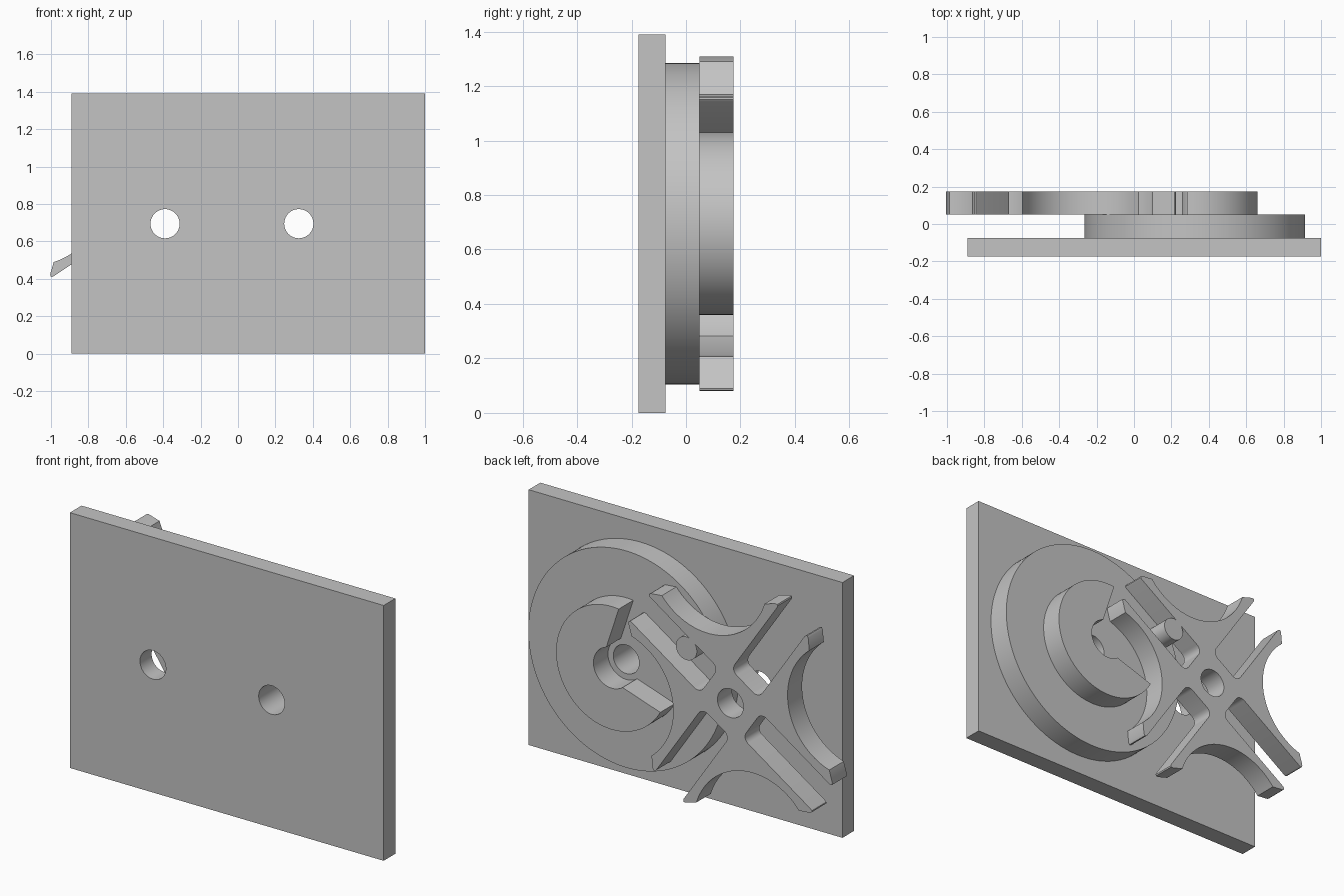
import bpy
import bmesh
from math import cos, sin, pi, radians, hypot, atan2
from mathutils import Matrix

if "Cube" in bpy.data.objects:
    bpy.data.objects.remove(bpy.data.objects["Cube"], do_unlink=True)

grey = bpy.data.materials.new("plain_grey")
grey.use_nodes = True
colour = (0.55, 0.55, 0.55, 1)
grey.diffuse_color = colour
grey.node_tree.nodes["Principled BSDF"].inputs["Base Color"].default_value = colour

AXIS_Z = 0.695
WHEEL_X, CRANK_X = -0.39, 0.325
CENTRE_GAP = CRANK_X - WHEEL_X
HOLE = 0.078
PIN_ANGLE = radians(153.2)
SLOT_ANGLE = radians(34)


def arc(cx, cy, r, start, end, steps):
    """Points along an arc, both ends included."""
    return [(cx + r * cos(start + (end - start) * i / steps),
             cy + r * sin(start + (end - start) * i / steps)) for i in range(steps + 1)]


def circle(r, steps=96, cx=0, cy=0):
    return arc(cx, cy, r, 0, 2 * pi, steps)[:-1]


def turn(points, angle):
    return [(x * cos(angle) - y * sin(angle), x * sin(angle) + y * cos(angle)) for x, y in points]


def slab(name, loops, x, y0, y1):
    """Extrude flat outlines (first is the outside, the rest holes) from y0 to y1."""
    curve = bpy.data.curves.new(name, "CURVE")
    curve.dimensions = "2D"
    curve.fill_mode = "BOTH"
    curve.extrude = (y1 - y0) / 2
    for loop in loops:
        spline = curve.splines.new("POLY")
        spline.points.add(len(loop) - 1)
        for point, (px, py) in zip(spline.points, loop):
            point.co = (px, py, 0, 1)
        spline.use_cyclic_u = True
    obj = bpy.data.objects.new(name, curve)
    bpy.context.collection.objects.link(obj)
    bpy.ops.object.select_all(action="DESELECT")
    obj.select_set(True)
    bpy.context.view_layer.objects.active = obj
    bpy.ops.object.convert(target="MESH")
    obj = bpy.context.view_layer.objects.active
    obj.name = name
    # Stand the slab upright and weld caps to walls
    bm = bmesh.new()
    bm.from_mesh(obj.data)
    bm.transform(Matrix.Rotation(pi / 2, 4, "X"))
    bmesh.ops.remove_doubles(bm, verts=bm.verts, dist=1e-5)
    bmesh.ops.recalc_face_normals(bm, faces=bm.faces)
    bm.to_mesh(obj.data)
    bm.free()
    obj.location = (x, (y0 + y1) / 2, AXIS_Z)
    obj.data.materials.clear()
    obj.data.materials.append(grey)
    bpy.ops.object.shade_smooth_by_angle(angle=radians(30))
    return obj


# Base plate with two shaft holes
left, right, half = -0.89, 1.0, AXIS_Z
slab("base_plate",
     [[(left, -half), (right, -half), (right, half), (left, half)],
      circle(HOLE, 48, WHEEL_X), circle(HOLE, 48, CRANK_X)],
     0, -0.175, -0.075)

# Crank disc
slab("crank_disc", [circle(0.59, 128), circle(HOLE, 48)], CRANK_X, -0.075, 0.05)

# Locking boss: round, with a V notch that opens towards the pin
BOSS, POCKET, OFFSET = 0.335, 0.11, 0.09


def notch_angle(r):
    """Angle at which the 45 degree notch edge crosses radius r."""
    u = (-OFFSET + (2 * r * r - OFFSET ** 2) ** 0.5) / 2
    return atan2(u + OFFSET, u)


outer, inner = notch_angle(BOSS), notch_angle(POCKET)
boss = arc(0, 0, BOSS, outer, 2 * pi - outer, 80) + arc(0, 0, POCKET, 2 * pi - inner, inner, 32)
slab("locking_boss", [turn(boss, PIN_ANGLE)], CRANK_X, 0.05, 0.175)

# Drive pin on the crank disc
PIN_REACH = 0.504
slab("drive_pin", [circle(0.063, 40)], CRANK_X + PIN_REACH * cos(PIN_ANGLE), 0.05, 0.175
     ).location.z = AXIS_Z + PIN_REACH * sin(PIN_ANGLE)

# Slotted wheel: slots with filleted ends, rounded finger tips, concave locking arcs
SLOT, END, FILLET = 0.10, 0.155, 0.04
tip = (0.608, 0.163)
half_slot = arc(END + FILLET, SLOT - FILLET, FILLET, pi, pi / 2, 6)
half_slot += [(0.652, SLOT), (0.661, 0.103), (0.665, 0.109), (0.660, 0.12), tip]
mid = CENTRE_GAP * cos(pi / 4)
dx, dy = tip[0] - mid, tip[1] - mid
start = atan2(dy, dx) + 2 * pi
locking_arc = arc(mid, mid, hypot(dx, dy), start, 2.5 * pi - start, 48)[1:-1]
sector = [(x, -y) for x, y in reversed(half_slot)] + half_slot + locking_arc
wheel = []
for k in range(4):
    wheel += turn(sector, SLOT_ANGLE + k * pi / 2)
slab("slotted_wheel", [wheel, circle(HOLE, 48)], WHEEL_X, 0.05, 0.175)
